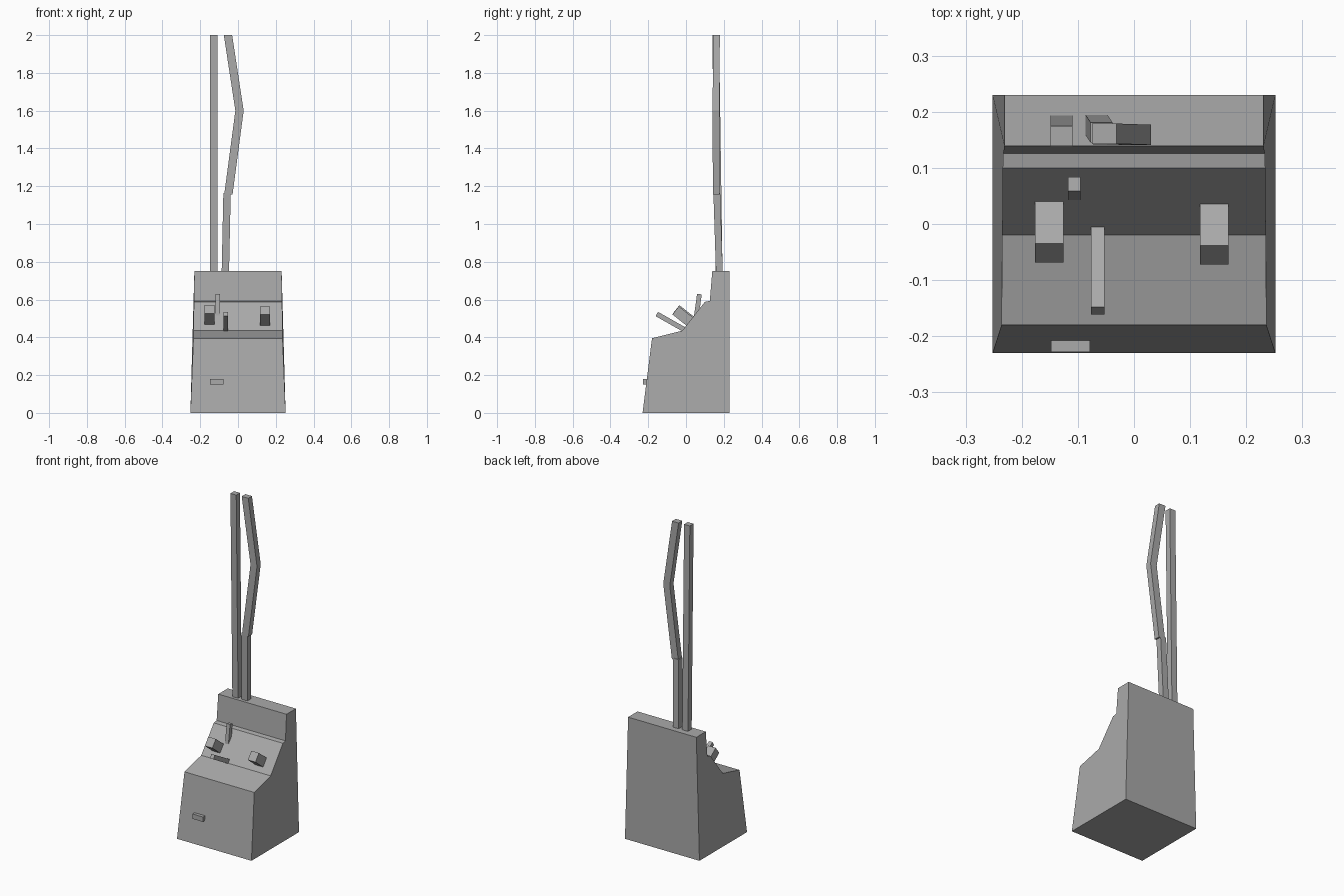
import bpy, bmesh
from mathutils import Vector

if "Cube" in bpy.data.objects:
    bpy.data.objects.remove(bpy.data.objects["Cube"], do_unlink=True)

grey = bpy.data.materials.new("plain_grey")
grey.use_nodes = True
colour = (0.4, 0.4, 0.4, 1)
grey.diffuse_color = colour
grey.node_tree.nodes["Principled BSDF"].inputs["Base Color"].default_value = colour


def loft(name, rings):
    """Flat-faced solid through a list of matching rings, capped at both ends."""
    bm = bmesh.new()
    loops = [[bm.verts.new(p) for p in ring] for ring in rings]
    for a, b in zip(loops, loops[1:]):
        for i in range(len(a)):
            j = (i + 1) % len(a)
            bm.faces.new((a[i], a[j], b[j], b[i]))
    bm.faces.new(loops[0])
    bm.faces.new(loops[-1])
    bmesh.ops.recalc_face_normals(bm, faces=bm.faces)
    mesh = bpy.data.meshes.new(name)
    bm.to_mesh(mesh)
    bm.free()
    mesh.materials.append(grey)
    obj = bpy.data.objects.new(name, mesh)
    bpy.context.collection.objects.link(obj)
    return obj


def tilted_bar(name, x, width, tip, end, thick):
    """Square-ended bar lying in the y-z plane from tip to end."""
    a, b = Vector((x, *tip)), Vector((x, *end))
    side = Vector((width / 2, 0, 0))
    up = (b - a).normalized().cross(Vector((1, 0, 0))) * thick / 2
    loft(name, [[p - side - up, p + side - up, p + side + up, p - side + up]
                for p in (a, b)])


def rod(name, points, hx=0.0195, hy=0.018):
    """Upright rod with level rectangular sections."""
    loft(name, [[(x + sx * hx, y + sy * hy, z)
                 for sx, sy in ((-1, -1), (1, -1), (1, 1), (-1, 1))]
                for x, y, z in points])


# Stepped cabinet: half width, y, z around the side profile
profile = [(0.252, -0.23, 0), (0.252, 0.23, 0), (0.231, 0.23, 0.75),
           (0.231, 0.139, 0.75), (0.233, 0.126, 0.593), (0.234, 0.1, 0.588),
           (0.235, -0.02, 0.435), (0.236, -0.18, 0.395)]
loft("cabinet", [[(s * w, y, z) for w, y, z in profile] for s in (-1, 1)])

# Front plate
tilted_bar("front_plate", -0.113, 0.07, (-0.228, 0.164), (-0.19, 0.164), 0.03)

# Controls on the sloping panel
tilted_bar("right_button", -0.151, 0.051, (-0.052, 0.5485), (0.05, 0.468), 0.055)
tilted_bar("left_button", 0.143, 0.051, (-0.055, 0.5425), (0.047, 0.462), 0.055)
tilted_bar("upright_lever", -0.1065, 0.023, (0.071, 0.629), (0.054, 0.505), 0.025)
tilted_bar("long_lever", -0.065, 0.024, (-0.1545, 0.5235), (0.0, 0.436), 0.026)

# Tall rods
rod("straight_rod", [(-0.129, 0.176, 0.7), (-0.129, 0.157, 2)])
rod("bent_rod_base", [(-0.068, 0.178, 0.7), (-0.058, 0.163, 1.165)])
rod("bent_rod_top", [(-0.051, 0.16, 1.155), (0.008, 0.159, 1.6),
                     (-0.053, 0.161, 2)], hx=0.022)
